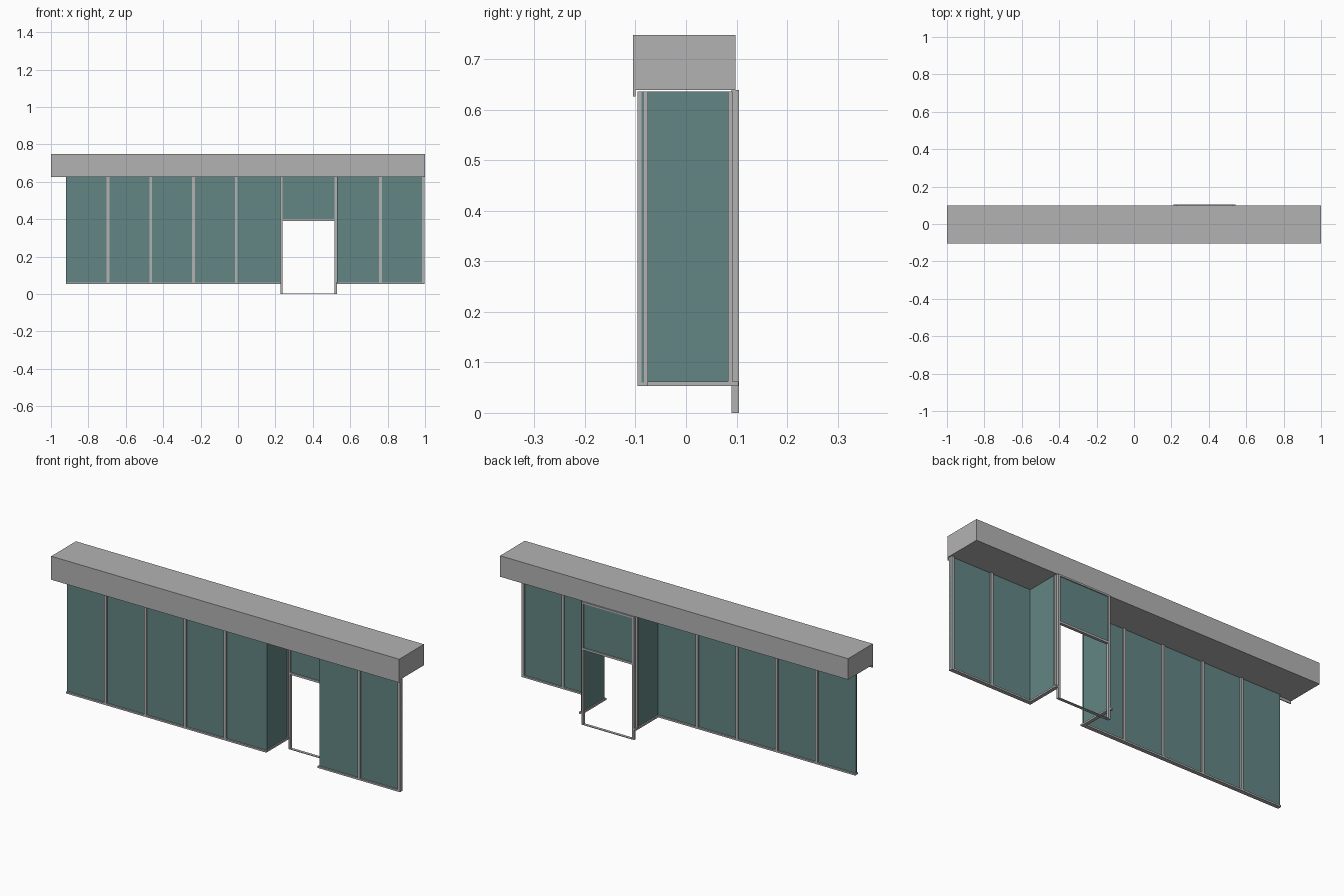
import bpy

cube = bpy.data.objects.get("Cube")
if cube:
    bpy.data.objects.remove(cube, do_unlink=True)


def make_material(name, rgb):
    mat = bpy.data.materials.new(name)
    mat.use_nodes = True
    colour = (*rgb, 1)
    mat.diffuse_color = colour
    mat.node_tree.nodes["Principled BSDF"].inputs["Base Color"].default_value = colour
    return mat


grey = make_material("light grey metal", (0.45, 0.45, 0.45))
teal = make_material("teal glass", (0.122, 0.238, 0.231))


def box(name, x, y, z, mat):
    """Box spanning the given (low, high) ranges."""
    spans = (x, y, z)
    bpy.ops.mesh.primitive_cube_add(size=1)
    obj = bpy.context.object
    obj.name = name
    centre = [(a + b) / 2 for a, b in spans]
    size = [b - a for a, b in spans]
    for v in obj.data.vertices:
        v.co = [c + s * k for c, s, k in zip(centre, size, v.co)]
    obj.data.materials.append(mat)
    return obj


SILL = (0.053, 0.062)
PANE = (0.06, 0.636)
FRONT = (-0.096, -0.075)
LEFT_END, DOOR_A, DOOR_B, RIGHT_END = -0.92, 0.227, 0.527, 0.998

# Fascia with a thin drip lip along its front edge
box("fascia", (-1, 1), (-0.105, 0.098), (0.639, 0.748), grey)
box("fascia_lip", (-1, 1), (-0.105, -0.1), (0.626, 0.64), grey)

# Front glazing and sills either side of the entrance
for side, x in (("right", (LEFT_END, DOOR_A)), ("left", (DOOR_B + 0.006, RIGHT_END))):
    box(side + "_front_glass", x, (-0.088, -0.083), PANE, teal)
    box(side + "_front_sill", x, FRONT, SILL, grey)

# Mullions between panes, and the end post
for i, x in enumerate((-0.695, -0.467, -0.238, -0.01, 0.762, 0.991)):
    box(f"mullion_{i + 1}", (x - 0.007, x + 0.007), FRONT, PANE, grey)

# Glazed returns running back to the recessed door
for side, x, s in (("right", DOOR_A, -1), ("left", DOOR_B, 1)):
    def span(a, b):
        return tuple(sorted((x + s * a, x + s * b)))
    box(side + "_return_glass", span(0.003, 0.008), (-0.086, 0.086), PANE, teal)
    box(side + "_return_sill", span(-0.003, 0.015), (-0.096, 0.104), SILL, grey)
    box(side + "_return_post", span(-0.001, 0.013), (0.083, 0.092), PANE, grey)
    box(side + "_door_jamb", span(-0.01, 0.001), (0.09, 0.105), (0, 0.639), grey)

# Door frame rails, threshold and the light above
door_x = (DOOR_A, DOOR_B)
box("door_transom", door_x, (0.09, 0.105), (0.389, 0.4), grey)
box("door_head", door_x, (0.09, 0.105), (0.63, 0.639), grey)
box("door_threshold", door_x, (0.09, 0.105), (0, 0.003), grey)
box("transom_glass", door_x, (0.095, 0.1), (0.395, 0.635), teal)
